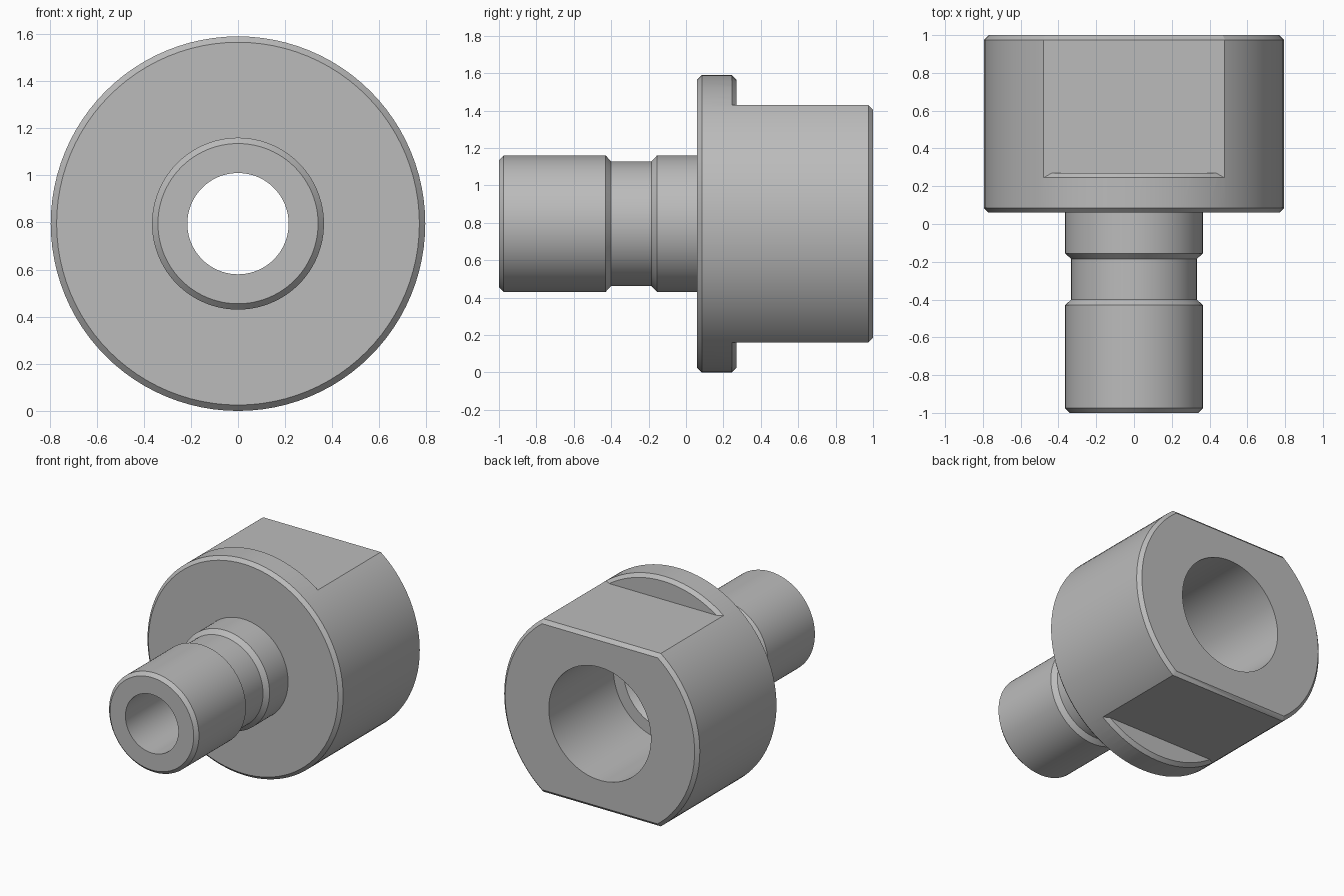
import bpy
import bmesh
from math import radians
from mathutils import Matrix, Vector

if "Cube" in bpy.data.objects:
    bpy.data.objects.remove(bpy.data.objects["Cube"])

R = 0.795          # flange radius, also the height of the axis
FLAT = 0.635       # distance of the wrench flats from the axis
C = 0.025          # chamfer size
AXIS = Vector((0, 0, R))

steel = bpy.data.materials.new("grey steel")
steel.use_nodes = True
colour = (0.5, 0.5, 0.5, 1)
steel.diffuse_color = colour
steel.node_tree.nodes["Principled BSDF"].inputs["Base Color"].default_value = colour


def finish(name, bm):
    bmesh.ops.recalc_face_normals(bm, faces=bm.faces)
    mesh = bpy.data.meshes.new(name)
    bm.to_mesh(mesh)
    bm.free()
    mesh.materials.append(steel)
    obj = bpy.data.objects.new(name, mesh)
    bpy.context.collection.objects.link(obj)
    return obj


def lathe(name, profile, steps=96):
    """Turn a closed (y, radius) profile around the y axis."""
    bm = bmesh.new()
    verts = [bm.verts.new((0, y, R + r)) for y, r in profile]
    edges = [bm.edges.new((a, b)) for a, b in zip(verts, verts[1:] + verts[:1])]
    bmesh.ops.spin(bm, geom=verts + edges, cent=AXIS, axis=(0, 1, 0),
                   angle=radians(360), steps=steps, use_merge=False)
    bmesh.ops.remove_doubles(bm, verts=bm.verts, dist=1e-4)
    return finish(name, bm)


def cut(target, cutter):
    mod = target.modifiers.new("cut", 'BOOLEAN')
    mod.operation = 'DIFFERENCE'
    mod.solver = 'EXACT'
    mod.object = cutter
    cutter.hide_render = True
    bpy.context.view_layer.objects.active = target
    bpy.ops.object.modifier_apply(modifier=mod.name)


# Turned body: stem with groove, flange, stepped bore
adapter = lathe("threaded_adapter", [
    (-1, 0.34), (-1 + C, 0.365), (-0.43, 0.365), (-0.4, 0.333),
    (-0.185, 0.333), (-0.155, 0.365), (0.06, 0.365),
    (0.06, R - C), (0.06 + C, R), (1 - C, R), (1, R - C),
    (1, 0.415), (0.25, 0.415), (0.25, 0.33), (0.135, 0.215), (-1, 0.215)])

# Chamfered shoulder that stays behind the flats
shoulder = lathe("shoulder_helper", [
    (0.1, 0.94), (0.27, R - C), (0.27, 0.3), (0.1, 0.3)])

# Wrench flats, top and bottom
for name, side in (("top_flat_cutter", 1), ("bottom_flat_cutter", -1)):
    bm = bmesh.new()
    outline = [(0.22, FLAT), (1 - C, FLAT), (1.05, FLAT - 0.075), (1.05, 1.2), (0.22, 1.2)]
    face = bm.faces.new([bm.verts.new((-1, y, R + side * z)) for y, z in outline])
    new = bmesh.ops.extrude_face_region(bm, geom=[face])["geom"]
    bmesh.ops.translate(bm, vec=(2, 0, 0),
                        verts=[v for v in new if isinstance(v, bmesh.types.BMVert)])
    cutter = finish(name, bm)
    cut(cutter, shoulder)
    cut(adapter, cutter)
    bpy.data.objects.remove(cutter)
bpy.data.objects.remove(shoulder)

# Smooth shading with sharp machined edges
bpy.ops.object.select_all(action='DESELECT')
adapter.select_set(True)
bpy.context.view_layer.objects.active = adapter
bpy.ops.object.shade_smooth_by_angle(angle=radians(25))
